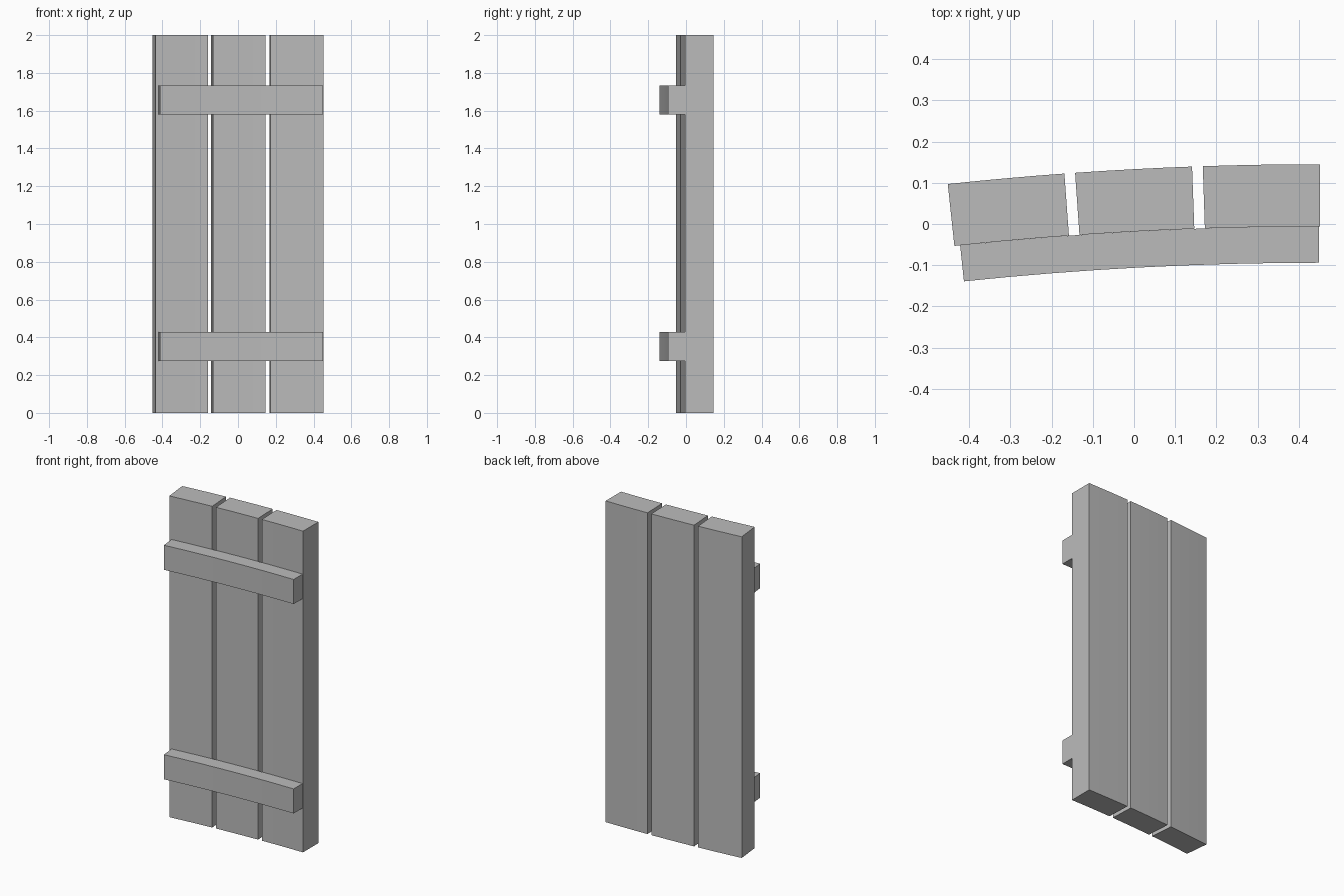
import bpy, bmesh, math

if "Cube" in bpy.data.objects:
    bpy.data.objects.remove(bpy.data.objects["Cube"])

R = 8.5                      # radius of the curved back surface
CX, CY = 0.45, 0.145 - R     # centre of curvature

wood = bpy.data.materials.new("plain grey")
wood.diffuse_color = (0.5, 0.5, 0.5, 1)
wood.use_nodes = True
wood.node_tree.nodes["Principled BSDF"].inputs["Base Color"].default_value = wood.diffuse_color


def curved_block(name, x0, x1, r_out, r_in, z0, z1, steps):
    """Block bent round the centre; x0 and x1 are measured on its outer face."""
    a0, a1 = (math.asin((x - CX) / r_out) for x in (x0, x1))
    bm = bmesh.new()
    rings = []
    for i in range(steps + 1):
        a = a0 + (a1 - a0) * i / steps
        rings.append([bm.verts.new((CX + r * math.sin(a), CY + r * math.cos(a), z))
                      for r, z in ((r_in, z0), (r_out, z0), (r_out, z1), (r_in, z1))])
    for p, q in zip(rings, rings[1:]):
        for k in range(4):
            n = (k + 1) % 4
            bm.faces.new((p[k], p[n], q[n], q[k]))
    bm.faces.new(rings[0])
    bm.faces.new(rings[-1][::-1])
    bmesh.ops.recalc_face_normals(bm, faces=bm.faces)
    mesh = bpy.data.meshes.new(name)
    bm.to_mesh(mesh)
    bm.free()
    mesh.materials.append(wood)
    bpy.context.collection.objects.link(bpy.data.objects.new(name, mesh))


# Three upright planks
for side, x0, x1 in (("left", -0.452, -0.169), ("middle", -0.143, 0.141), ("right", 0.167, 0.452)):
    curved_block(side + "_plank", x0, x1, R, R - 0.151, 0, 2, 4)

# Two cross battens on the front
for level, z in (("lower", 0.275), ("upper", 1.579)):
    curved_block(level + "_batten", -0.422, 0.449, R - 0.151, R - 0.239, z, z + 0.153, 8)
